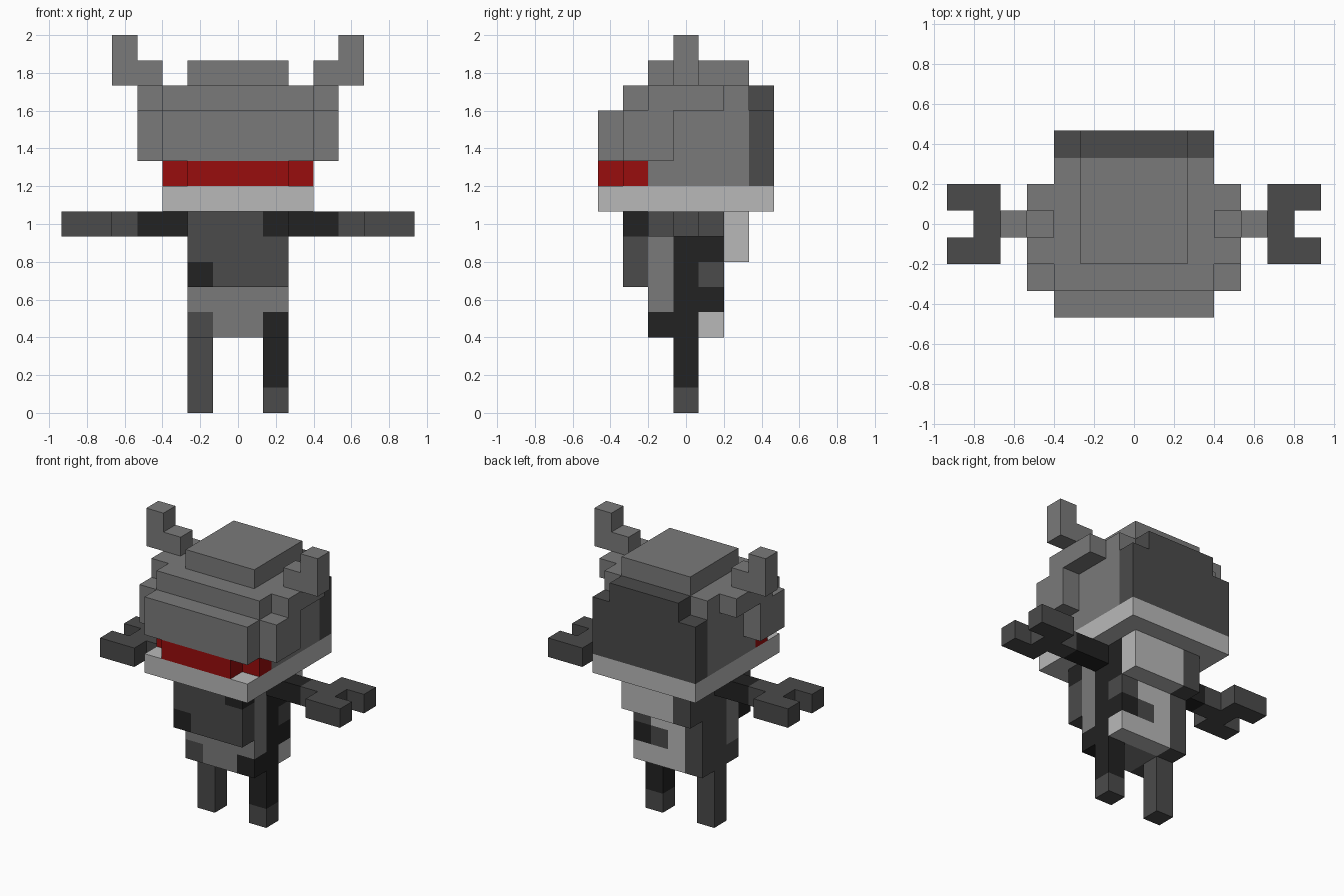
import bpy, bmesh, math

if "Cube" in bpy.data.objects:
    bpy.data.objects.remove(bpy.data.objects["Cube"])

U = 2 / 15  # one block

def material(name, *rgb):
    m = bpy.data.materials.new(name)
    m.diffuse_color = (*rgb, 1)
    m.use_nodes = True
    m.node_tree.nodes["Principled BSDF"].inputs["Base Color"].default_value = m.diffuse_color
    return m

MATS = {
    "light": material("light grey", 0.485, 0.485, 0.485),
    "mid": material("mid grey", 0.195, 0.195, 0.195),
    "dark": material("dark grey", 0.069, 0.069, 0.069),
    "black": material("near black", 0.016, 0.016, 0.016),
    "red": material("visor red", 0.314, 0.004, 0.004),
}
NAMES = list(MATS)
parts = {}

def fill(part, colour, x, y, z):
    """Fill a block range; y row j spans j-0.5 to j+0.5 blocks."""
    cells = parts.setdefault(part, {})
    for i in range(*x):
        for j in range(*y):
            for k in range(*z):
                cells[i, j, k] = colour

def both(part, colour, x, y, z):
    """Same block range on either side of the body."""
    fill("right_" + part, colour, x, y, z)
    fill("left_" + part, colour, (-x[1], -x[0]), y, z)

# legs
fill("right_leg", "black", (1, 2), (0, 1), (1, 3))
fill("right_leg", "dark", (1, 2), (0, 1), (0, 1))
fill("left_leg", "dark", (-2, -1), (0, 1), (0, 3))

# torso with patched sides and back
fill("torso", "mid", (-2, 2), (-1, 2), (3, 8))
fill("torso", "light", (-1, 2), (1, 2), (3, 8))
fill("torso", "dark", (-2, -1), (0, 2), (3, 8))
fill("torso", "dark", (-2, -1), (-1, 0), (3, 4))
fill("torso", "black", (1, 2), (0, 2), (4, 8))
fill("torso", "black", (1, 2), (-1, 1), (3, 4))
fill("torso", "dark", (1, 2), (1, 2), (5, 6))
fill("torso", "dark", (0, 1), (1, 2), (4, 5))

# chest plate
fill("chest_plate", "dark", (-2, 2), (-2, -1), (5, 8))
fill("chest_plate", "black", (1, 2), (-2, -1), (7, 8))
fill("chest_plate", "black", (-2, -1), (-2, -1), (5, 6))

# back collar
fill("collar", "light", (-1, 2), (2, 3), (6, 8))
fill("collar", "dark", (-2, -1), (2, 3), (6, 8))

# arms and hands
both("arm", "black", (2, 4), (0, 1), (7, 8))
both("arm", "dark", (4, 5), (0, 1), (7, 8))
both("hand", "dark", (5, 6), (-1, 2), (7, 8))
for j in (-1, 1):
    both("hand", "dark", (6, 7), (j, j + 1), (7, 8))

# jaw slab and visor
fill("jaw", "light", (-3, 3), (-3, 4), (8, 9))
fill("visor", "red", (-3, 3), (-2, -1), (9, 10))
fill("visor", "red", (-2, 2), (-3, -2), (9, 10))

# helmet shell, brow, crown
fill("helmet", "mid", (-3, 3), (-1, 3), (9, 13))
fill("helmet", "mid", (-3, 3), (-2, -1), (10, 13))
fill("brow", "mid", (-3, 3), (-3, -2), (10, 12))
fill("crown", "mid", (-2, 2), (-1, 3), (13, 14))
fill("back_plate", "dark", (-3, 3), (3, 4), (9, 12))
fill("back_plate", "dark", (-2, 2), (3, 4), (12, 13))

# helmet side guards and horns
both("side_guard", "mid", (3, 4), (-2, 0), (10, 12))
both("side_guard", "mid", (3, 4), (-1, 2), (12, 13))
both("horn", "mid", (3, 5), (0, 1), (13, 14))
both("horn", "mid", (4, 5), (0, 1), (14, 15))

SOLID = {c for cells in parts.values() for c in cells}

def build(name, cells):
    """Skin the outside of a part's blocks and merge flat areas of one colour."""
    bm = bmesh.new()
    for cell, colour in cells.items():
        for axis in range(3):
            for side in (0, 1):
                near = list(cell)
                near[axis] += 2 * side - 1
                if tuple(near) in SOLID:
                    continue
                corners = []
                for a, b in ((0, 0), (1, 0), (1, 1), (0, 1)):
                    p = list(cell)
                    p[axis] += side
                    p[(axis + 1) % 3] += a
                    p[(axis + 2) % 3] += b
                    corners.append(bm.verts.new((p[0] * U, (p[1] - 0.5) * U, p[2] * U)))
                face = bm.faces.new(corners if side else corners[::-1])
                face.material_index = NAMES.index(colour)
    bmesh.ops.remove_doubles(bm, verts=bm.verts, dist=0.001)
    bmesh.ops.dissolve_limit(bm, angle_limit=math.radians(1), verts=bm.verts,
                             edges=bm.edges, delimit={'MATERIAL'})
    mesh = bpy.data.meshes.new(name)
    for m in MATS.values():
        mesh.materials.append(m)
    bm.to_mesh(mesh)
    bm.free()
    bpy.context.collection.objects.link(bpy.data.objects.new(name, mesh))

for part_name, part_cells in parts.items():
    build(part_name, part_cells)
